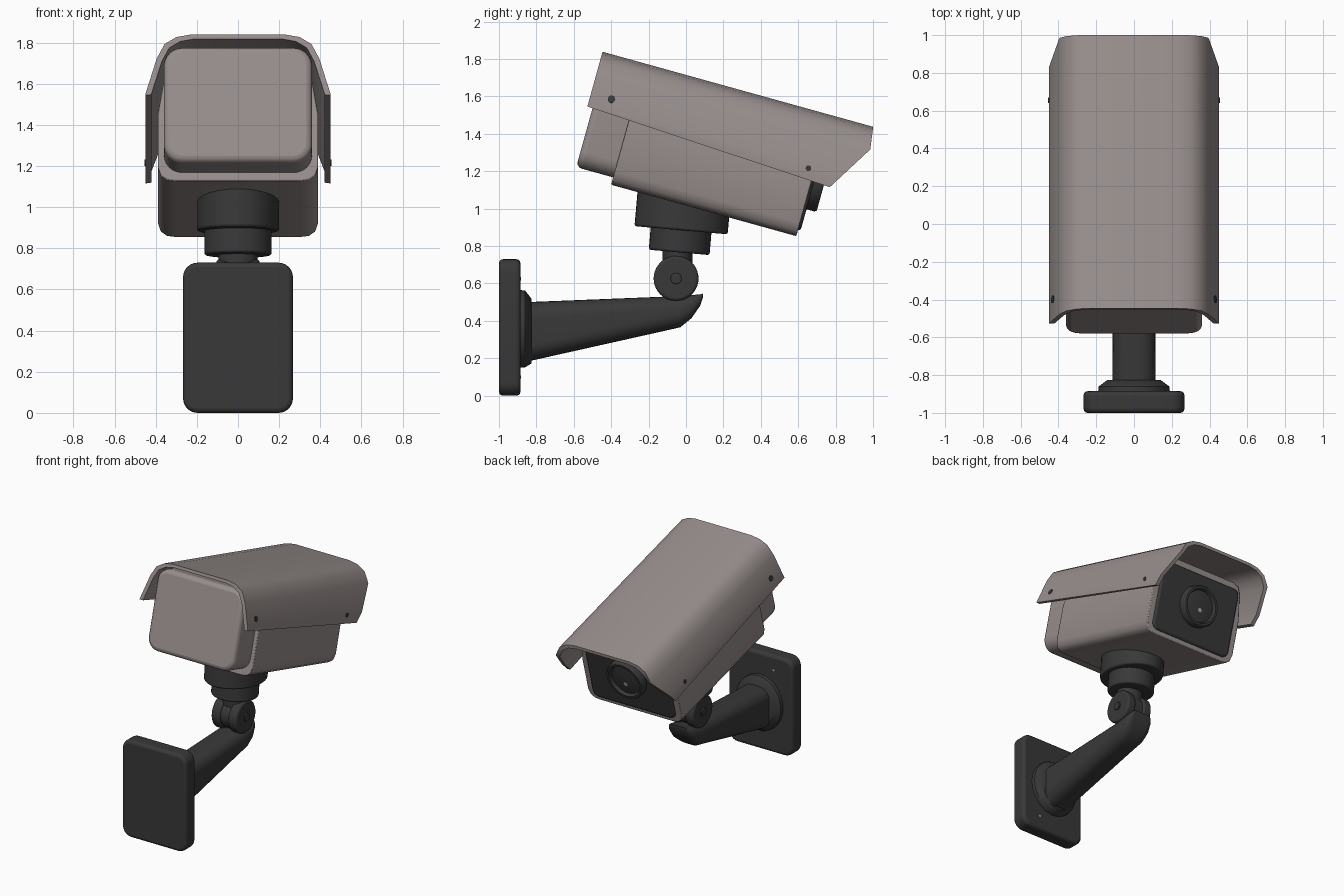
import bpy, bmesh, math
from mathutils import Matrix

if "Cube" in bpy.data.objects:
    bpy.data.objects.remove(bpy.data.objects["Cube"], do_unlink=True)


def material(name, r, g, b):
    m = bpy.data.materials.new(name)
    m.use_nodes = True
    m.diffuse_color = (r, g, b, 1)
    m.node_tree.nodes["Principled BSDF"].inputs["Base Color"].default_value = (r, g, b, 1)
    return m


GREY = material("warm grey shell", 0.31, 0.27, 0.26)
BLACK = material("dark plastic", 0.04, 0.04, 0.04)
SILVER = material("pale metal", 0.4, 0.4, 0.4)

# Tilted frame of the camera housing: local y runs along its length
TILT = Matrix.Translation((0, 0, 1.3)) @ Matrix.Rotation(math.radians(-15.5), 4, 'X')
# Slightly tilted frame of the swivel mount under the housing
SWIVEL = Matrix.Translation((0, -0.032, 0.82)) @ Matrix.Rotation(math.radians(-5), 4, 'X')
WORLD = Matrix.Identity(4)
UPRIGHT = Matrix.Rotation(math.radians(90), 4, 'X')   # turns local y into z
SIDEWAYS = Matrix.Rotation(math.radians(-90), 4, 'Z')  # turns local y into x


def finish(name, bm, mat, matrix, bevel=0, segments=3):
    bmesh.ops.recalc_face_normals(bm, faces=bm.faces)
    bm.transform(matrix)
    me = bpy.data.meshes.new(name)
    bm.to_mesh(me)
    bm.free()
    me.materials.append(mat)
    ob = bpy.data.objects.new(name, me)
    bpy.context.scene.collection.objects.link(ob)
    bpy.ops.object.select_all(action='DESELECT')
    ob.select_set(True)
    bpy.context.view_layer.objects.active = ob
    bpy.ops.object.shade_smooth_by_angle(angle=math.radians(38))
    if bevel:
        mod = ob.modifiers.new("rounded_edges", 'BEVEL')
        mod.width, mod.segments = bevel, segments
        mod.limit_method, mod.angle_limit = 'ANGLE', math.radians(45)


def skin(bm, a, b):
    """Join two closed rows of vertices with quads."""
    for i in range(len(a)):
        j = (i + 1) % len(a)
        bm.faces.new((a[i], a[j], b[j], b[i]))


def loft(name, rings, mat, matrix=WORLD, **opts):
    """Skin a list of (y, outline) sections, capped at both ends."""
    bm = bmesh.new()
    rows = [[bm.verts.new((x, y, z)) for x, z in outline] for y, outline in rings]
    for a, b in zip(rows, rows[1:]):
        skin(bm, a, b)
    bm.faces.new(rows[0])
    bm.faces.new(rows[-1])
    finish(name, bm, mat, matrix, **opts)


def rounded(hx, hz, r, cz=0.0, steps=6):
    """Rounded rectangle outline."""
    pts = []
    for q, (sx, sz) in enumerate(((1, 1), (-1, 1), (-1, -1), (1, -1))):
        for k in range(steps + 1):
            t = (q + k / steps) * math.pi / 2
            pts.append((sx * (hx - r) + r * math.cos(t), cz + sz * (hz - r) + r * math.sin(t)))
    return pts


def ellipse(rx, rz, n=40, cz=0.0):
    return [(rx * math.cos(2 * math.pi * i / n), cz + rz * math.sin(2 * math.pi * i / n))
            for i in range(n)]


def disc(name, r, y0, y1, mat, matrix, rz=None, bevel=0):
    outline = ellipse(r, rz or r)
    loft(name, [(y0, outline), (y1, outline)], mat, matrix, bevel=bevel)


# Main housing
half = [(0.30, -0.273), (0.345, -0.267), (0.375, -0.245), (0.39, -0.20),
        (0.39, 0.06), (0.357, 0.25), (0.335, 0.295), (0.29, 0.315)]
shell = half + [(-x, z) for x, z in reversed(half)]
loft("housing", [(-0.34, shell), (0.688, shell)], GREY, TILT, bevel=0.006, segments=2)

# Rear cap
cap = rounded(0.36, 0.29, 0.09, 0.058)
loft("rear_cap", [(-0.545, cap), (-0.30, cap)], GREY, TILT, bevel=0.03)


# Sun hood: a folded sheet with a slanted front edge
def hood_front(w):
    return 0.945 + (w - 0.279) * (0.615 if w < 0.279 else -0.142)


# Each point is x, rear height, front height
outer = [(0.45, 0.096, 0.027), (0.45, 0.10, 0.10), (0.395, 0.279, 0.279),
         (0.357, 0.352, 0.352), (0.30, 0.387, 0.387), (0.23, 0.40, 0.40)]
outer += [(-x, a, b) for x, a, b in reversed(outer)]
inner = [(x * 0.935, a + (0.1 - a) * 0.075, b + (0.1 - b) * 0.075) for x, a, b in outer]
sheet = outer + inner[::-1]
bm = bmesh.new()
rear = [bm.verts.new((x, -0.574, a)) for x, a, b in sheet]
front = [bm.verts.new((x, hood_front(b), b)) for x, a, b in sheet]
skin(bm, rear, front)
for row in (rear, front):
    for i in range(len(outer) - 1):
        bm.faces.new((row[i], row[i + 1], row[-2 - i], row[-1 - i]))
finish("sun_hood", bm, GREY, TILT)

# Hood screws, flush with the sheet
LEAN = math.radians(17)
for side in (-1, 1):
    for u, w, x, r, lean in ((-0.46, 0.168, 0.429, 0.02, LEAN), (0.653, 0.094, 0.45, 0.015, 0)):
        place = Matrix.Translation((side * x, u, w)) @ Matrix.Rotation(-side * lean, 4, 'Y')
        disc("hood_screw", r, -0.004, 0.004, BLACK, TILT @ place @ SIDEWAYS)

# Front panel and lens
panel = rounded(0.343, 0.255, 0.05, 0.015)
loft("front_panel", [(0.6, panel), (0.702, panel)], BLACK, TILT, bevel=0.015, segments=2)
LENS = TILT @ Matrix.Translation((0, 0, 0.03))
profile = [(0.15, 0.69), (0.15, 0.745), (0.142, 0.757), (0.125, 0.757), (0.115, 0.735),
           (0.08, 0.74), (0.04, 0.743), (0.01, 0.744)]
loft("lens", [(y, ellipse(r, r)) for r, y in profile], BLACK, LENS)
disc("lens_glint", 0.016, 0.741, 0.745, SILVER, LENS @ Matrix.Translation((0, 0, -0.03)))

# Swivel mount under the housing
disc("mount_collar", 0.2, 0.065, 0.27, BLACK, SWIVEL @ UPRIGHT, rz=0.25, bevel=0.012)
disc("mount_base", 0.163, -0.054, 0.09, BLACK, SWIVEL @ UPRIGHT, bevel=0.012)
disc("mount_neck", 0.095, 0.66, 0.78, BLACK,
     Matrix.Translation((0, -0.045, 0)) @ UPRIGHT, rz=0.08)

# Pivot joint: two cheeks, a centre tab and bolts
JOINT = Matrix.Translation((0, -0.053, 0.627)) @ SIDEWAYS
disc("joint_tab", 0.105, -0.05, 0.05, BLACK, JOINT)
for side in (-1, 1):
    disc("joint_cheek", 0.12, side * 0.035, side * 0.105, BLACK, JOINT, bevel=0.015)
    disc("joint_bolt", 0.03, side * 0.1, side * 0.115, BLACK, JOINT, bevel=0.004)

# Arm: y, top, bottom, half width
sections = [(-0.86, 0.50, 0.18, 0.115), (-0.10, 0.53, 0.35, 0.11), (-0.03, 0.535, 0.366, 0.11),
            (0.03, 0.538, 0.415, 0.105), (0.075, 0.542, 0.48, 0.09), (0.092, 0.546, 0.53, 0.07)]
rings = []
for y, top, bottom, hx in sections:
    hz = (top - bottom) / 2
    rings.append((y, rounded(hx, hz, min(0.085, hz * 0.85), (top + bottom) / 2)))
loft("arm", rings, BLACK)

# Arm flange and wall plate
loft("arm_flange", [(-0.89, ellipse(0.19, 0.208, cz=0.357)),
                    (-0.86, ellipse(0.187, 0.205, cz=0.357)),
                    (-0.825, ellipse(0.14, 0.172, cz=0.345))], BLACK)
plate = rounded(0.267, 0.365, 0.07, 0.365)
loft("wall_plate", [(-1.0, plate), (-0.885, plate)], BLACK, bevel=0.022)

# Wall plate screws on opposite corners
for x, z in ((-0.11, 0.625), (0.12, 0.1)):
    disc("plate_screw", 0.009, -0.89, -0.883, SILVER, Matrix.Translation((x, 0, z)))
